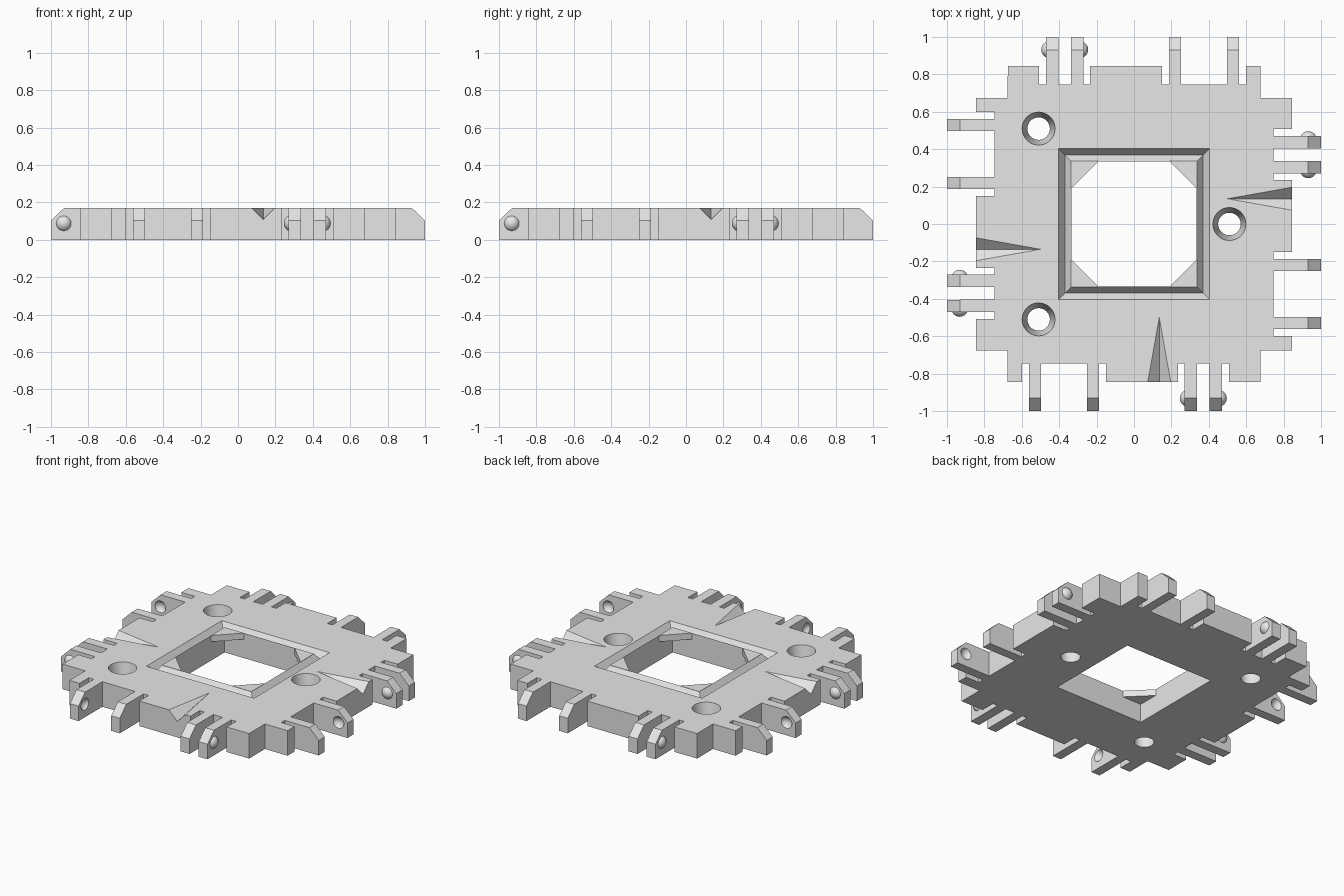
import bpy, bmesh, math
from mathutils import Matrix, Vector

cube = bpy.data.objects.get("Cube")
if cube:
    bpy.data.objects.remove(cube, do_unlink=True)

H = 0.17            # plate thickness
SIDES = ["front", "right", "back", "left"]

grey = bpy.data.materials.new("light_grey")
grey.use_nodes = True
grey.diffuse_color = (0.8, 0.8, 0.8, 1)
grey.node_tree.nodes["Principled BSDF"].inputs["Base Color"].default_value = (0.8, 0.8, 0.8, 1)


def turn(k):
    return Matrix.Rotation(k * math.pi / 2, 4, "Z")


def finish(bm, name, matrix=None):
    if matrix is not None:
        bm.transform(matrix)
    bmesh.ops.recalc_face_normals(bm, faces=bm.faces[:])
    mesh = bpy.data.meshes.new(name)
    bm.to_mesh(mesh)
    bm.free()
    mesh.materials.append(grey)
    ob = bpy.data.objects.new(name, mesh)
    bpy.context.collection.objects.link(ob)
    return ob


def prism(name, points, offset, matrix=None):
    """Extrude a closed 3D outline along an offset vector."""
    bm = bmesh.new()
    face = bm.faces.new([bm.verts.new(p) for p in points])
    out = bmesh.ops.extrude_face_region(bm, geom=[face])
    verts = [g for g in out["geom"] if isinstance(g, bmesh.types.BMVert)]
    bmesh.ops.translate(bm, verts=verts, vec=Vector(offset))
    return finish(bm, name, matrix)


def ball(name, centre, radius, matrix):
    bm = bmesh.new()
    bmesh.ops.create_uvsphere(bm, u_segments=32, v_segments=16, radius=radius,
                              matrix=Matrix.Translation(centre))
    return finish(bm, name, matrix)


def boolean(ob, tool, operation="DIFFERENCE"):
    """Apply a boolean and discard the tool."""
    mod = ob.modifiers.new("bool", "BOOLEAN")
    mod.operation, mod.object, mod.solver = operation, tool, "EXACT"
    tool.hide_render = True
    bpy.context.view_layer.objects.active = ob
    bpy.ops.object.modifier_apply(modifier=mod.name)
    bpy.data.objects.remove(tool, do_unlink=True)


def smooth(ob):
    bpy.ops.object.select_all(action="DESELECT")
    ob.select_set(True)
    bpy.context.view_layer.objects.active = ob
    bpy.ops.object.shade_smooth_by_angle(angle=math.radians(30))


# Plate: one side's outline turned four times
quarter = [(-.675, -.675), (-.675, -.845), (-.6, -.845), (-.6, -.745), (-.15, -.745),
           (-.15, -.845), (.235, -.845), (.235, -.745), (.507, -.745), (.507, -.845),
           (.675, -.845)]
outline = [turn(k) @ Vector((x, y, 0)) for k in range(4) for x, y in quarter]
plate = prism("base_plate", outline, (0, 0, H))

# Square window through the middle
W = 0.335
boolean(plate, prism("window_cutter", [(-W, -W, -.1), (W, -W, -.1), (W, W, -.1), (-W, W, -.1)],
                     (0, 0, .5)))

# V groove framing the window
bm = bmesh.new()
section = [(.419, H + .02), (.37, H - .05), (.321, H + .02)]
rings = [[bm.verts.new((sx * r, sy * r, z)) for sx, sy in ((1, 1), (-1, 1), (-1, -1), (1, -1))]
         for r, z in section]
for a in range(3):
    lo, hi = rings[a], rings[(a + 1) % 3]
    for i in range(4):
        j = (i + 1) % 4
        bm.faces.new((lo[i], lo[j], hi[j], hi[i]))
boolean(plate, finish(bm, "groove_cutter"))

# Tapered arrow notch on each side
for k in range(4):
    bm = bmesh.new()
    pts = [(.135, -.5, H), (.135, -.5, H + .05), (.135, -.9, H - .072)]
    pts += [(.135 + s * .0713, -.9, z) for s in (-1, 1) for z in (H, H + .05)]
    bmesh.ops.convex_hull(bm, input=[bm.verts.new(p) for p in pts])
    boolean(plate, finish(bm, "notch_cutter", turn(k)))

# Three tapered holes
for x, y in ((-.51, .51), (-.51, -.51), (.51, 0)):
    bm = bmesh.new()
    slope = (.088 - .06) / H
    bmesh.ops.create_cone(bm, cap_ends=True, segments=48, radius1=.06 - slope * .02,
                          radius2=.088 + slope * .02, depth=H + .04,
                          matrix=Matrix.Translation((x, y, H / 2)))
    boolean(plate, finish(bm, "hole_cutter"))
smooth(plate)

# Gussets in the window corners
for k in range(4):
    C, L = W + .001, .19
    prism(f"{SIDES[k]}_window_gusset", [(C, -C, .127), (C, -L, .127), (L, -C, .127)],
          (0, 0, H - .127), turn(k))

# Connector tabs: x start, x end, side carrying the snap detail, detail type
TABS = [("outer_socket", -.562, -.498, 1, "dimple"), ("inner_socket", -.252, -.188, -1, "dimple"),
        ("inner_plug", .27, .336, -1, "dome"), ("outer_plug", .405, .471, 1, "dome")]
R, CAP = .0445, .025
for k in range(4):
    for label, x0, x1, side, kind in TABS:
        profile = [(-.745, 0), (-1, 0), (-1, .102), (-.93, H), (-.745, H)]
        tab = prism(f"{SIDES[k]}_{label}_tab", [(x0, y, z) for y, z in profile],
                    (x1 - x0, 0, 0), turn(k))
        face_x = x1 if side > 0 else x0
        shift = (CAP - R) if kind == "dome" else (R - CAP)
        snap = ball("snap_ball", (face_x + side * shift, -.932, .088), R, turn(k))
        boolean(tab, snap, "UNION" if kind == "dome" else "DIFFERENCE")
        smooth(tab)
